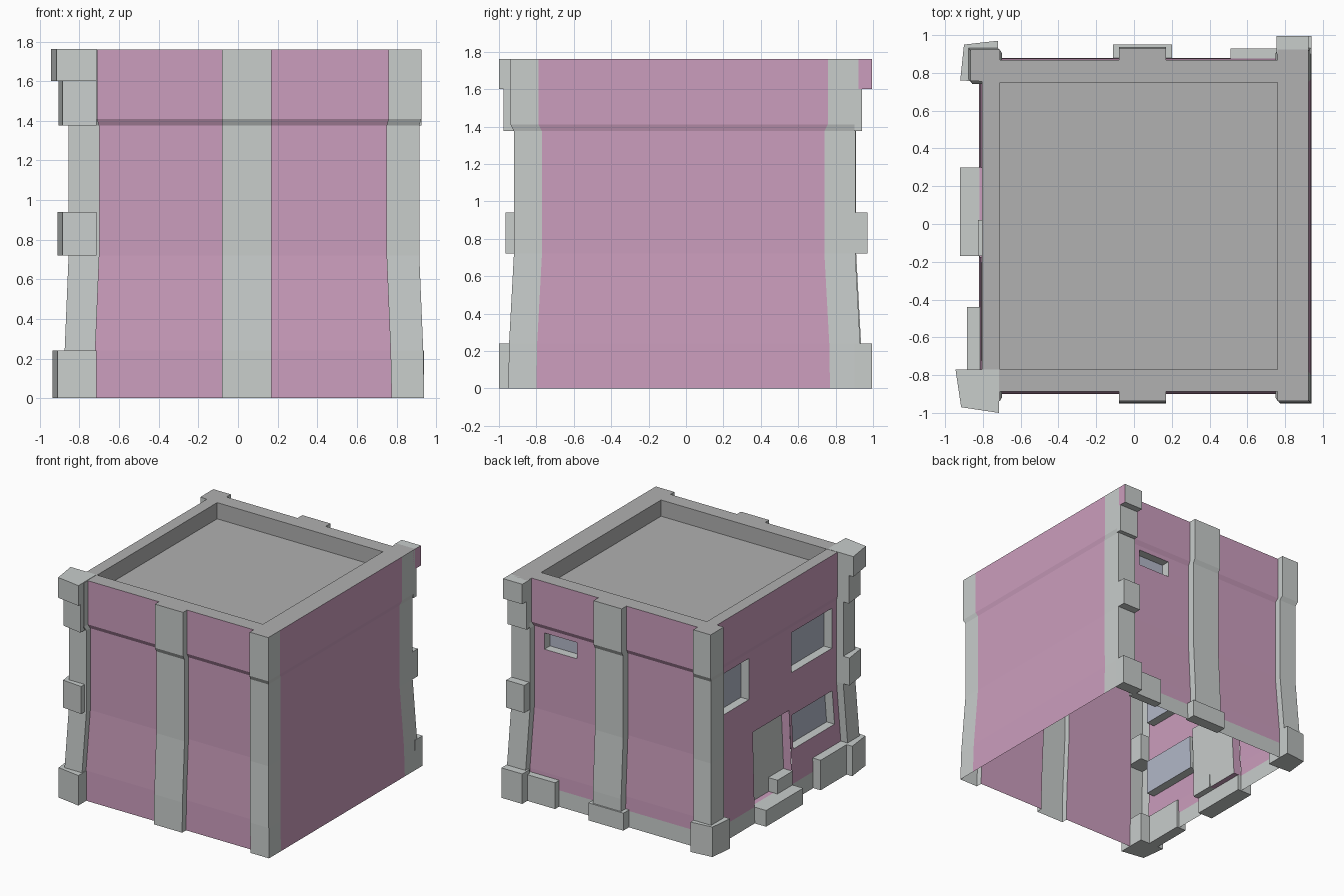
import bpy, bmesh
from mathutils import Vector

if "Cube" in bpy.data.objects:
    bpy.data.objects.remove(bpy.data.objects["Cube"])


def material(name, rgb):
    m = bpy.data.materials.new(name)
    m.diffuse_color = (*rgb, 1)
    m.use_nodes = True
    m.node_tree.nodes["Principled BSDF"].inputs["Base Color"].default_value = m.diffuse_color
    return m


GREY, PINK, GLASS, SLATE = 0, 1, 2, 3
MATS = [material("stone", (.58, .61, .60)), material("plaster", (.60, .34, .51)),
        material("glass", (.45, .48, .58)), material("roof_grey", (.44, .44, .44))]


def make(name, faces):
    """Object from a list of (points, material index)."""
    bm = bmesh.new()
    for pts, mat in faces:
        uniq = []
        for p in map(Vector, pts):
            if all((p - q).length > 1e-4 for q in uniq):
                uniq.append(p)
        if len(uniq) > 2:
            bm.faces.new([bm.verts.new(p) for p in uniq]).material_index = mat
    bmesh.ops.remove_doubles(bm, verts=bm.verts, dist=1e-4)
    me = bpy.data.meshes.new(name)
    bm.to_mesh(me)
    bm.free()
    for m in MATS:
        me.materials.append(m)
    ob = bpy.data.objects.new(name, me)
    bpy.context.collection.objects.link(ob)
    return ob


def prism(name, outline, z0, z1, mats={}):
    """Upright block from a counter-clockwise plan outline."""
    n = len(outline)
    faces = [([(*p, z1) for p in outline], GREY), ([(*p, z0) for p in outline[::-1]], GREY)]
    for i in range(n):
        p, q = outline[i], outline[(i + 1) % n]
        faces.append(([(*p, z0), (*q, z0), (*q, z1), (*p, z1)], mats.get(i, GREY)))
    make(name, faces)


def box(name, x0, x1, y0, y1, z0, z1, mats={}):
    prism(name, [(x0, y0), (x1, y0), (x1, y1), (x0, y1)], z0, z1, mats)


# Vertical flare of the walls: z, outward shift in x, outward shift in y
TOP = 1.76
FLARE = [(0, .025, .03), (.24, .02, .026), (.72, 0, 0), (1.375, 0, 0), (1.41, .01, .018), (TOP, .01, .018)]


def shift(z):
    for (a, ax, ay), (b, bx, by) in zip(FLARE, FLARE[1:]):
        if z <= b:
            t = (z - a) / (b - a)
            return ax + (bx - ax) * t, ay + (by - ay) * t
    return FLARE[-1][1:]


def at(p, z):
    fx, fy = shift(z)
    x, y = p
    if abs(x) > .5:
        x += fx if x > 0 else -fx
    return Vector((x, y + (fy if y > 0 else -fy), z))


# Plan outline, counter-clockwise: x, y, material of the edge that starts here
PLAN = [(.915, -.92, GREY), (.915, -.77, PINK), (.915, .74, GREY), (.915, .905, GREY),
        (.75, .905, GREY), (.75, .85, PINK), (.17, .85, GREY), (.17, .91, GREY),
        (-.08, .91, GREY), (-.08, .85, PINK), (-.70, .85, GREY), (-.70, .905, GREY),
        (-.855, .905, GREY), (-.855, .74, GREY), (-.795, .74, PINK), (-.795, -.77, GREY),
        (-.855, -.77, GREY), (-.855, -.92, GREY), (-.70, -.92, GREY), (-.70, -.87, PINK),
        (-.08, -.87, GREY), (-.08, -.92, GREY), (.17, -.92, GREY), (.17, -.87, PINK),
        (.75, -.87, GREY), (.75, -.92, GREY)]
# Openings per edge: start, end along the edge, z0, z1, pane material, reveal material
HOLES = {5: [(.66, .37, 1.21, 1.34, GLASS, GREY)],
         14: [(.69, .34, 1.0, 1.33, GLASS, GREY), (-.20, -.71, 1.01, 1.33, GLASS, GREY),
              (-.20, -.71, .40, .67, GLASS, GREY), (.29, -.17, .13, .72, GREY, PINK)]}
BAND = {5: .13, 9: .13, 14: .13}   # grey plinth height on back and left

walls, panes = [], []
for i, (px, py, mat) in enumerate(PLAN):
    p, q = Vector((px, py)), Vector(PLAN[(i + 1) % len(PLAN)][:2])
    axis = 0 if abs(q.x - p.x) > abs(q.y - p.y) else 1
    holes = [((a - p[axis]) / (q[axis] - p[axis]), (b - p[axis]) / (q[axis] - p[axis]), *rest)
             for a, b, *rest in HOLES.get(i, [])]
    ts = sorted({0, 1} | {t for h in holes for t in h[:2]})
    zs = sorted({f[0] for f in FLARE} | {z for h in holes for z in h[2:4]} | {BAND.get(i, 0)})

    def pt(t, z):
        return at(p, z).lerp(at(q, z), t)

    for t0, t1 in zip(ts, ts[1:]):
        for z0, z1 in zip(zs, zs[1:]):
            tm, zm = (t0 + t1) / 2, (z0 + z1) / 2
            if any(h[0] < tm < h[1] and h[2] < zm < h[3] for h in holes):
                continue
            walls.append(([pt(t0, z0), pt(t1, z0), pt(t1, z1), pt(t0, z1)],
                          GREY if zm < BAND.get(i, 0) else mat))
    # Recessed windows and door
    d = (q - p).normalized()
    inward = Vector((-d.y, d.x, 0)) * .07
    for t0, t1, z0, z1, pane, reveal in holes:
        a = [pt(t0, z0), pt(t1, z0), pt(t1, z1), pt(t0, z1)]
        b = [v + inward for v in a]
        panes.append((b, pane))
        for k in range(4):
            n = (k + 1) % 4
            panes.append(([a[k], a[n], b[n], b[k]], reveal))
make("walls", walls)
make("windows_and_door", panes)

# Parapet top and sunken roof
X0, X1, Y0, Y1, FLOOR = -.71, .76, -.77, .75, 1.63
ring = [at(p[:2], TOP) for p in PLAN]
clamp = lambda v: Vector((min(max(v.x, X0), X1), min(max(v.y, Y0), Y1), TOP))
roof = []
for p, q in zip(ring, ring[1:] + ring[:1]):
    ip, iq = clamp(p), clamp(q)
    if (ip - iq).length > .03 or (p.x - ip.x) * (q.y - ip.y) - (p.y - ip.y) * (q.x - ip.x) > .002:
        roof.append(([p, q, iq, ip], SLATE))
rect = [(X0, Y0), (X1, Y0), (X1, Y1), (X0, Y1)]
for p, q in zip(rect, rect[1:] + rect[:1]):
    roof.append(([(*q, FLOOR), (*p, FLOOR), (*p, TOP), (*q, TOP)], SLATE))
roof.append(([(*p, FLOOR) for p in rect], SLATE))
make("roof", roof)

# Skewed quoin blocks on the front left corner: outer x, corner x, corner y, outer y, z range
for k, (xo, xc, yc, yo, z0, z1) in enumerate([
        (-.935, -.91, -.97, -1.0, 0, .24), (-.91, -.885, -.95, -.965, .72, .94),
        (-.905, -.885, -.945, -.975, 1.375, 1.6), (-.945, -.915, -.97, -1.0, 1.6, TOP + .002)]):
    prism(f"front_left_quoin_{k}", [(xo, -.77), (xc, yc), (-.715, yo), (-.715, -.77)], z0, z1)

# Quoin blocks on the back right corner, the cap has a painted side
for k, (x1, y1, z0, z1) in enumerate([(.94, .995, 0, .24), (.915, .97, .72, .94),
                                      (.925, .94, 1.375, 1.6), (.925, .995, 1.6, TOP)]):
    box(f"back_right_quoin_{k}", .755, x1, .90, y1, z0, z1, {1: PINK} if k == 3 else {})

# Plinth blocks
prism("back_left_plinth", [(-.72, .75), (-.72, .97), (-.90, .95), (-.92, .76)], 0, .24)
box("back_pilaster_plinth", -.11, .20, .86, .95, 0, .14)
box("back_wall_plinth", .51, .77, .86, .93, 0, .21)
box("left_wall_plinth", -.885, -.80, -.77, -.44, 0, .24)

# Door steps
box("lower_step", -.92, -.79, -.17, .30, 0, .13)
box("upper_step", -.825, -.74, -.17, .02, .13, .24)
